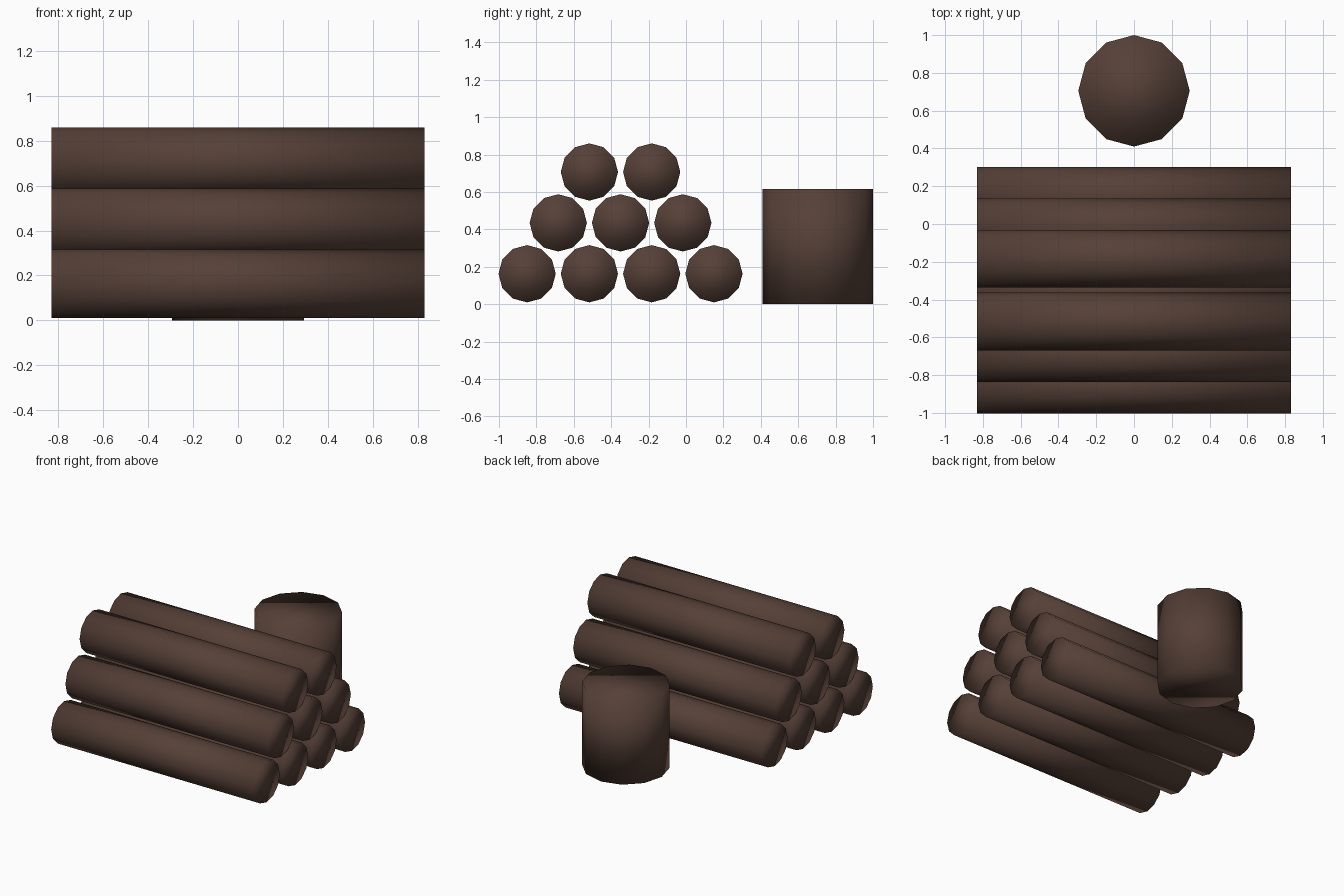
import bpy
from math import pi

cube = bpy.data.objects.get("Cube")
if cube:
    bpy.data.objects.remove(cube, do_unlink=True)

# Bark brown material
bark = bpy.data.materials.new("dark_bark_brown")
bark.use_nodes = True
colour = (0.092, 0.051, 0.038, 1.0)
bark.diffuse_color = colour
bark.node_tree.nodes["Principled BSDF"].inputs["Base Color"].default_value = colour


def round_timber(name, radius, length, location, rotation=(0, 0, 0)):
    """Twelve-sided, softly shaded piece of wood."""
    bpy.ops.mesh.primitive_cylinder_add(
        vertices=12, radius=radius, depth=length, end_fill_type="NGON",
        location=location, rotation=rotation)
    obj = bpy.context.object
    obj.name = name
    obj.data.materials.append(bark)
    bpy.ops.object.shade_smooth()
    return obj


# Stacked logs: each row has one log fewer and nests in the gaps below
SPACING = 0.333
ROW_RISE = 0.272
STACK_CENTRE_Y = -0.35
for row, count in enumerate((4, 3, 2)):
    for i in range(count):
        y = STACK_CENTRE_Y + (i - (count - 1) / 2) * SPACING
        z = 0.163 + row * ROW_RISE
        round_timber(f"log_row{row + 1}_{i + 1}", 0.153, 1.66,
                     (0, y, z), (0, pi / 2, 0))

# Upright chopping stump behind the stack
round_timber("chopping_stump", 0.295, 0.616, (0, 0.705, 0.308))
